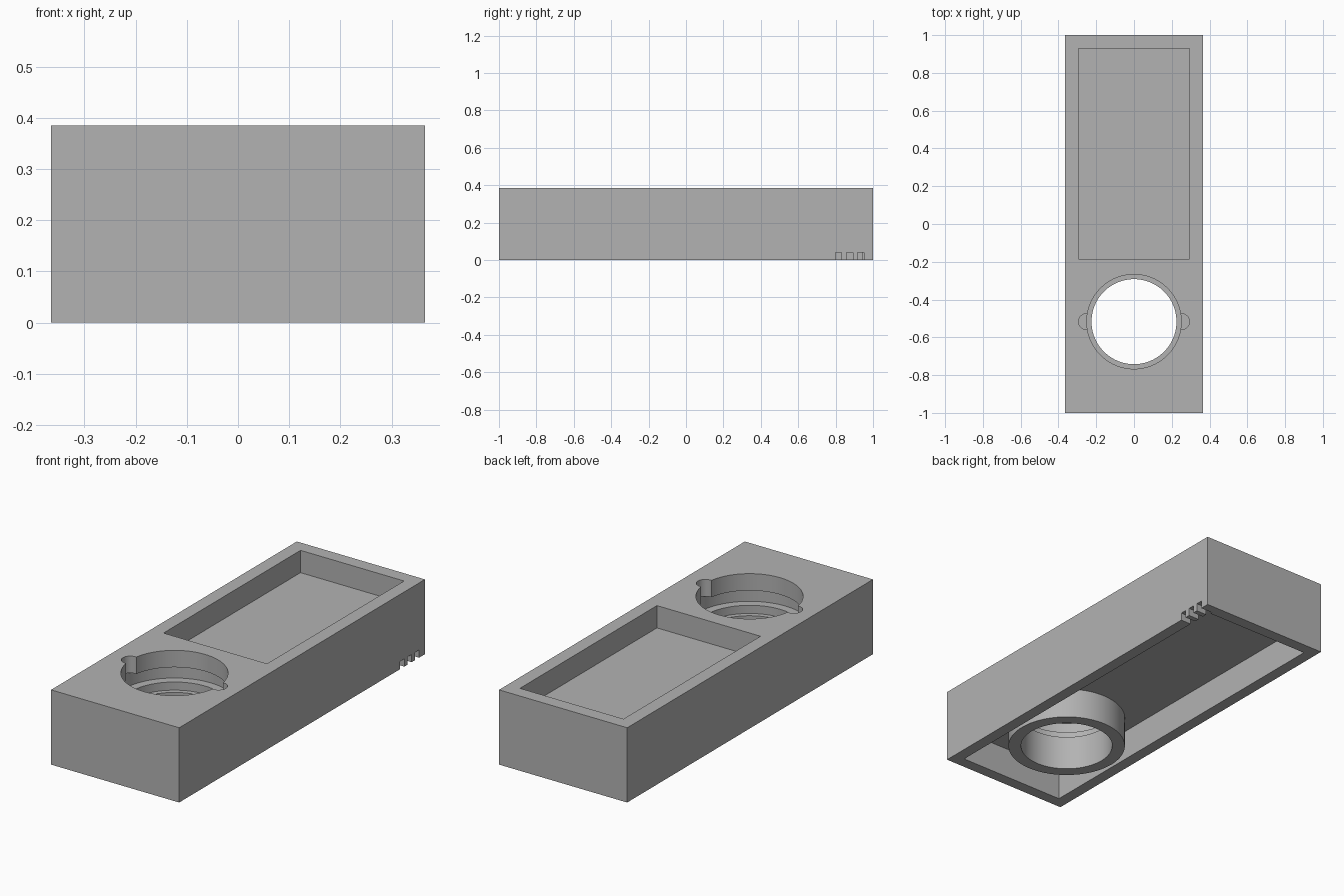
import bpy
import bmesh
from math import radians
from mathutils import Matrix, Vector

old = bpy.data.objects.get("Cube")
if old:
    bpy.data.objects.remove(old, do_unlink=True)

grey = bpy.data.materials.new("plain grey")
grey.use_nodes = True
grey.diffuse_color = (0.45, 0.45, 0.45, 1)
grey.node_tree.nodes["Principled BSDF"].inputs["Base Color"].default_value = (0.45, 0.45, 0.45, 1)

HALF_X, HALF_Y, HEIGHT = 0.365, 1.0, 0.385
WALL, CEILING = 0.06, 0.158
CUP_Y = -0.517
OVER = 0.05  # how far cutters poke out of the body


def finish(name, bm):
    bmesh.ops.recalc_face_normals(bm, faces=bm.faces)
    mesh = bpy.data.meshes.new(name)
    bm.to_mesh(mesh)
    bm.free()
    mesh.materials.append(grey)
    obj = bpy.data.objects.new(name, mesh)
    bpy.context.collection.objects.link(obj)
    return obj


def box(name, low, high):
    low, high = Vector(low), Vector(high)
    bm = bmesh.new()
    bmesh.ops.create_cube(bm, size=1, matrix=Matrix.Translation((low + high) / 2)
                          @ Matrix.Diagonal((*(high - low), 1)))
    return finish(name, bm)


def turned(name, profile, x=0, segments=96):
    """Solid of revolution about the cup axis from (radius, z) points."""
    bm = bmesh.new()
    verts = [bm.verts.new((r, 0, z)) for r, z in profile]
    edges = [bm.edges.new(pair) for pair in zip(verts, verts[1:])]
    bmesh.ops.spin(bm, geom=verts + edges, cent=(0, 0, 0), axis=(0, 0, 1),
                   angle=radians(360), steps=segments)
    bmesh.ops.remove_doubles(bm, verts=bm.verts, dist=0.0001)
    bmesh.ops.translate(bm, verts=bm.verts, vec=(x, CUP_Y, 0))
    return finish(name, bm)


def cut(target, cutter):
    """Subtract the cutter, keep the result and discard the cutter."""
    cutter.hide_render = True
    mod = target.modifiers.new("cut", 'BOOLEAN')
    mod.operation, mod.solver, mod.object = 'DIFFERENCE', 'EXACT', cutter
    bpy.context.view_layer.update()
    graph = bpy.context.evaluated_depsgraph_get()
    mesh = bpy.data.meshes.new_from_object(target.evaluated_get(graph))
    target.modifiers.clear()
    target.data = mesh
    bpy.data.objects.remove(cutter, do_unlink=True)


# Outer block
body = box("holder_body", (-HALF_X, -HALF_Y, 0), (HALF_X, HALF_Y, HEIGHT))

# Hollow underside, leaving a round sleeve under the cup
cavity = box("cavity_cutter", (WALL - HALF_X, WALL - HALF_Y, -OVER),
             (HALF_X - WALL, HALF_Y - WALL, CEILING))
cut(cavity, turned("sleeve_core", [(0, -0.1), (0.287, -0.1), (0.287, 0.25), (0, 0.25)]))
cut(body, cavity)

# Rectangular tray in the top
cut(body, box("tray_cutter", (-0.295, -0.185, 0.27), (0.295, 0.93, HEIGHT + OVER)))

# Stepped bore with a locking groove below the rim
cut(body, turned("bore_cutter", [
    (0, -OVER), (0.225, -OVER), (0.225, 0.18), (0.25, 0.18), (0.25, 0.222),
    (0.294, 0.222), (0.294, 0.298), (0.25, 0.298), (0.25, HEIGHT + OVER), (0, HEIGHT + OVER)]))

# Entry notches on both sides of the bore
for side in (-1, 1):
    cut(body, turned("entry_cutter", [(0, 0.26), (0.042, 0.26), (0.042, HEIGHT + OVER),
                                      (0, HEIGHT + OVER)], x=side * 0.252, segments=32))

# Three cable slots through the left wall near the back
for i in range(3):
    y = 0.815 + i * 0.06
    cut(body, box("slot_cutter", (HALF_X - WALL - 0.01, y - 0.017, -OVER),
                  (HALF_X + OVER, y + 0.017, 0.04)))

bpy.ops.object.select_all(action='DESELECT')
body.select_set(True)
bpy.context.view_layer.objects.active = body
bpy.ops.object.shade_smooth_by_angle(angle=radians(30))
